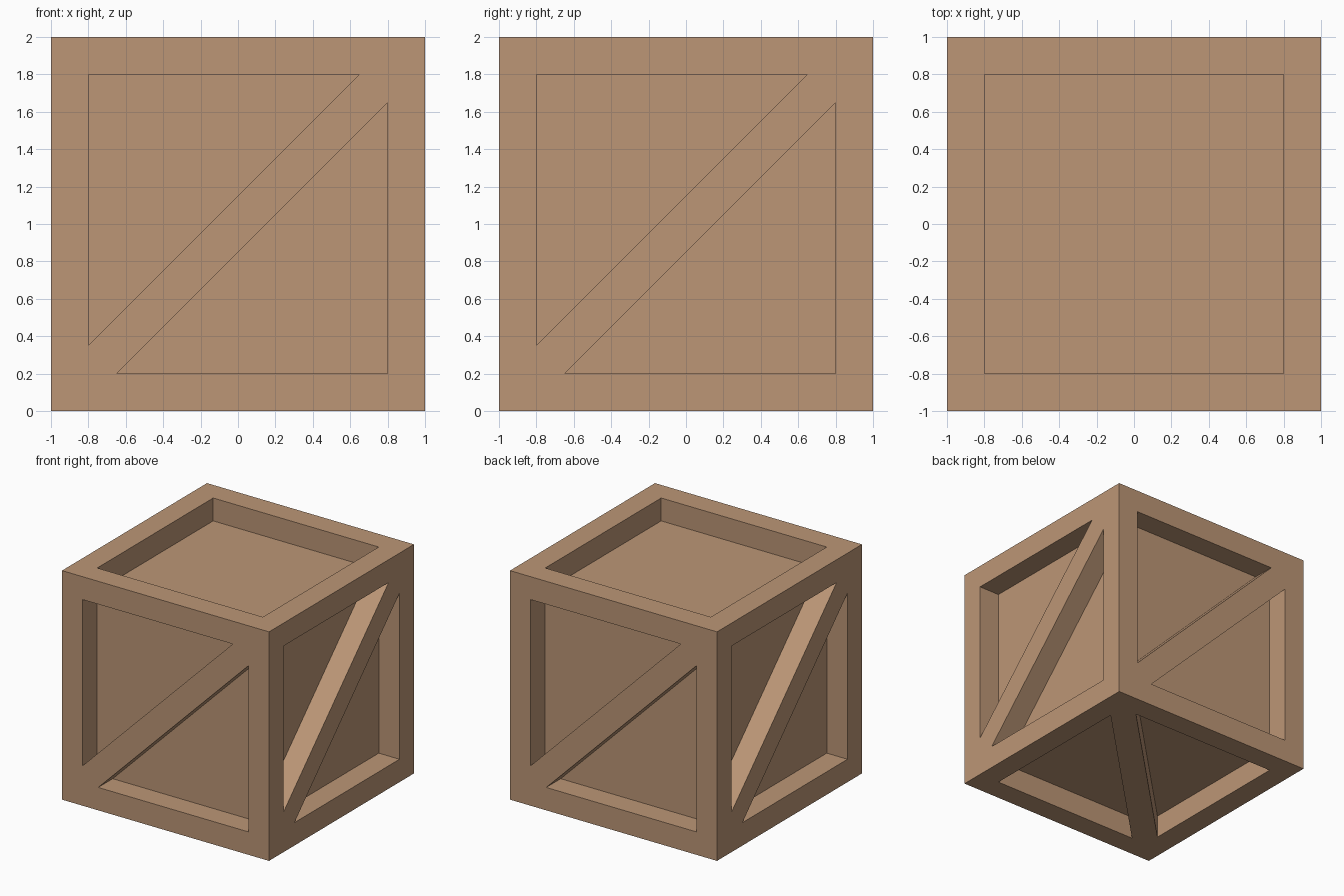
import bpy, bmesh
from math import radians
from mathutils import Matrix, Vector

if "Cube" in bpy.data.objects:
    bpy.data.objects.remove(bpy.data.objects["Cube"])

DEPTH = 0.2  # recess depth of every panel


def srgb(c):
    c /= 255
    return c / 12.92 if c <= 0.04045 else ((c + 0.055) / 1.055) ** 2.4


wood = bpy.data.materials.new("brown wood")
wood.diffuse_color = (srgb(188), srgb(150), srgb(118), 1)
wood.use_nodes = True
wood.node_tree.nodes["Principled BSDF"].inputs["Base Color"].default_value = wood.diffuse_color

bm = bmesh.new()


def recess(outer, inner, mat):
    """Flush frame ring, recess walls and recessed panel on one crate side."""
    def ring(pts, w):
        return [bm.verts.new(mat @ Vector((u, v, w))) for u, v in pts]
    rim, lip, floor = ring(outer, 1), ring(inner, 1), ring(inner, 1 - DEPTH)
    n = len(outer)
    for a, b in ((rim, lip), (lip, floor)):
        for i in range(n):
            j = (i + 1) % n
            bm.faces.new((a[i], a[j], b[j], b[i]))
    bm.faces.new(floor)


# Open square side, and half of a side split by a diagonal brace
square = [(-1, -1), (1, -1), (1, 1), (-1, 1)]
square_in = [(u * 0.8, v * 0.8) for u, v in square]
half = [(-1, -1), (1, 1), (-1, 1)]
half_in = [(-0.8, -0.65), (0.65, 0.8), (-0.8, 0.8)]


def rot(angle, axis):
    return Matrix.Rotation(radians(angle), 4, axis)


# Top without brace; four walls and the bottom with brace
recess(square, square_in, Matrix.Identity(4))
braced = [rot(90 * k, 'Z') @ rot(90, 'X') for k in range(4)]
braced.append(rot(90, 'Z') @ rot(180, 'X'))
for m in braced:
    recess(half, half_in, m)
    recess(half, half_in, m @ rot(180, 'Z'))

# Weld the sides into one solid crate standing on the ground
bmesh.ops.remove_doubles(bm, verts=bm.verts, dist=1e-4)
bmesh.ops.recalc_face_normals(bm, faces=bm.faces)
bmesh.ops.translate(bm, verts=bm.verts, vec=(0, 0, 1))

mesh = bpy.data.meshes.new("wooden_crate")
bm.to_mesh(mesh)
bm.free()
mesh.materials.append(wood)
bpy.context.collection.objects.link(bpy.data.objects.new("wooden_crate", mesh))
